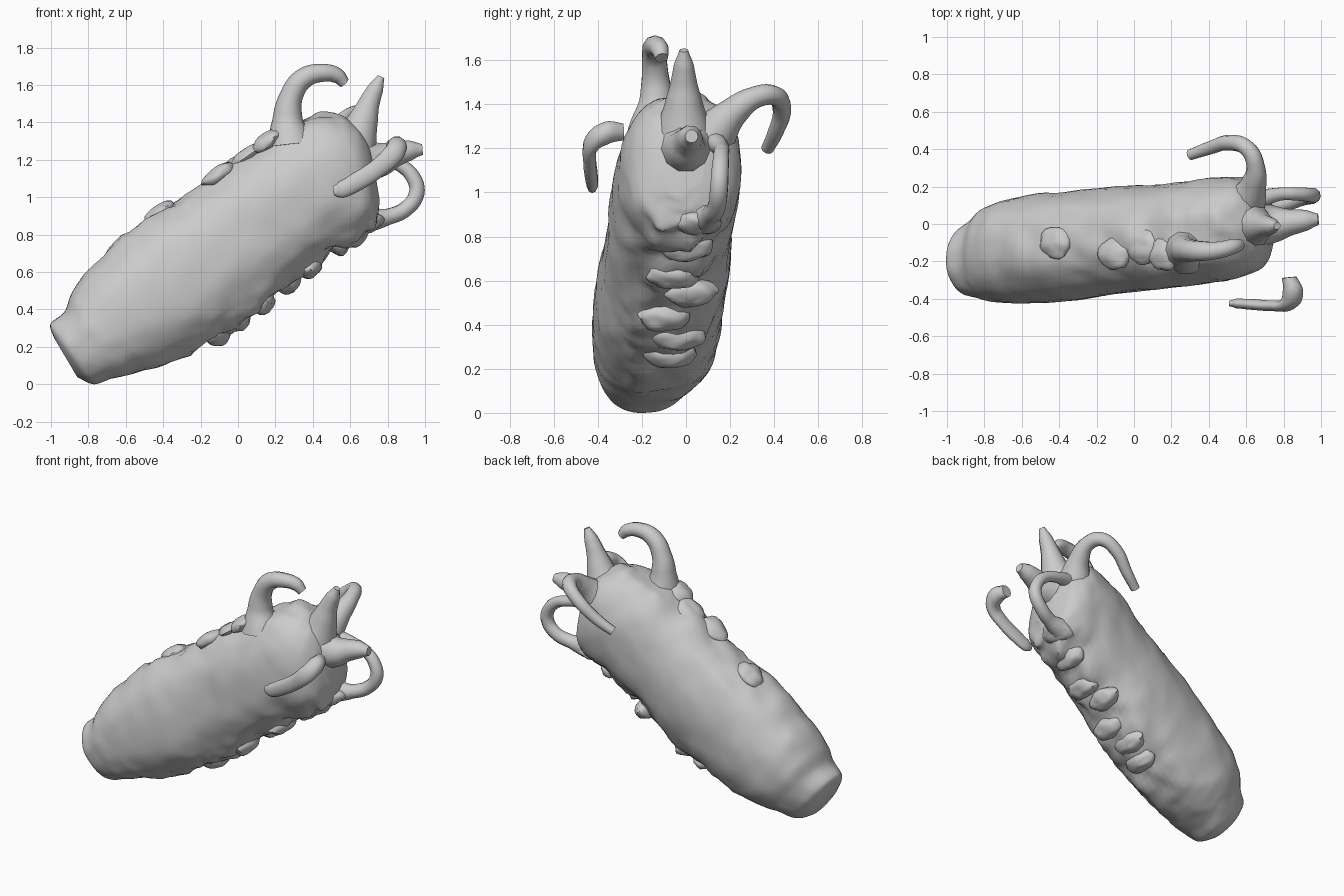
import bpy, bmesh, math
from mathutils import Vector, noise

if "Cube" in bpy.data.objects:
    bpy.data.objects.remove(bpy.data.objects["Cube"])

# Body cross-sections: back point (x, z), belly point (x, z), y min, y max
SECTIONS = [
    (-0.985, 0.25, -0.86, 0.04, -0.31, -0.07),
    (-1.00, 0.32, -0.77, 0.00, -0.37, -0.01),
    (-0.93, 0.39, -0.67, 0.03, -0.40, 0.05),
    (-0.88, 0.50, -0.56, 0.055, -0.42, 0.11),
    (-0.75, 0.66, -0.40, 0.10, -0.425, 0.15),
    (-0.50, 0.87, -0.15, 0.22, -0.41, 0.175),
    (-0.20, 1.06, 0.05, 0.35, -0.37, 0.20),
    (0.03, 1.23, 0.27, 0.53, -0.35, 0.21),
    (0.25, 1.37, 0.50, 0.70, -0.32, 0.24),
    (0.45, 1.445, 0.68, 0.80, -0.285, 0.25),
    (0.59, 1.42, 0.74, 0.83, -0.24, 0.21),
    (0.68, 1.33, 0.75, 0.90, -0.17, 0.14),
    (0.715, 1.24, 0.755, 1.00, -0.10, 0.08),
]
SIDES, STEPS = 56, 7


def smooth_mix(p0, p1, p2, p3, t):
    return [0.5 * (2 * b + (c - a) * t + (2 * a - 5 * b + 4 * c - d) * t * t
                   + (3 * b - a - 3 * c + d) * t ** 3)
            for a, b, c, d in zip(p0, p1, p2, p3)]


def spow(v, e):
    return math.copysign(abs(v) ** e, v)


def finish(ob):
    bpy.ops.object.select_all(action='DESELECT')
    ob.select_set(True)
    bpy.context.view_layer.objects.active = ob
    bpy.ops.object.shade_smooth_by_angle(angle=math.radians(50))


def build_body():
    bm = bmesh.new()
    last = len(SECTIONS) - 1
    rings = []
    for i in range(last * STEPS + 1):
        k, t = min(i // STEPS, last - 1), i / STEPS
        t -= k
        s = smooth_mix(*[SECTIONS[max(0, min(last, k + d))] for d in (-1, 0, 1, 2)], t)
        back, belly = Vector((s[0], 0, s[1])), Vector((s[2], 0, s[3]))
        mid, up = (back + belly) / 2, (back - belly) / 2
        cy, wy = (s[4] + s[5]) / 2, (s[5] - s[4]) / 2
        along = i / (last * STEPS)
        ring = []
        for j in range(SIDES):
            a = 2 * math.pi * j / SIDES
            c, w = math.cos(a), math.sin(a)
            p = mid + up * spow(c, 0.88) + Vector((0, cy + wy * spow(w, 0.88), 0))
            out = (up.normalized() * c + Vector((0, w, 0))).normalized()
            # Wrinkled belly and back, smoother flanks
            n = noise.noise(p * 7) + 0.5 * noise.noise(p * 15)
            fade = min(1, max(0, (along - 0.25) * 5))
            rough = 0.008 + fade * (0.045 * max(0, -c) ** 4 + 0.025 * max(0, c) ** 6)
            ring.append(bm.verts.new(p + out * n * rough))
        rings.append(ring)
    for r0, r1 in zip(rings, rings[1:]):
        for j in range(SIDES):
            bm.faces.new((r0[j], r0[j - 1], r1[j - 1], r1[j]))
    bm.faces.new(rings[0])
    bm.faces.new(rings[-1][::-1])
    bmesh.ops.recalc_face_normals(bm, faces=bm.faces)
    me = bpy.data.meshes.new("body")
    bm.to_mesh(me)
    bm.free()
    ob = bpy.data.objects.new("body", me)
    bpy.context.collection.objects.link(ob)
    finish(ob)


def tendril(name, pts, squash=1.0):
    """Tapered tube through (x, y, z, radius) points, optionally thinner in y."""
    cu = bpy.data.curves.new(name, 'CURVE')
    cu.dimensions = '3D'
    cu.bevel_depth, cu.bevel_resolution = 1.0, 3
    cu.resolution_u, cu.use_fill_caps = 5, True
    sp = cu.splines.new('BEZIER')
    sp.bezier_points.add(len(pts) - 1)
    for bp, (x, y, z, r) in zip(sp.bezier_points, pts):
        bp.co, bp.radius = (x, y / squash, z), r
        bp.handle_left_type = bp.handle_right_type = 'AUTO'
    ob = bpy.data.objects.new(name, cu)
    bpy.context.collection.objects.link(ob)
    ob.scale.y = squash
    bpy.ops.object.select_all(action='DESELECT')
    ob.select_set(True)
    bpy.context.view_layer.objects.active = ob
    bpy.ops.object.convert(target='MESH')
    finish(bpy.context.object)


def lump(name, loc, size, tilt=-35):
    bpy.ops.mesh.primitive_uv_sphere_add(segments=20, ring_count=12, location=loc,
                                         rotation=(0, math.radians(tilt), 0))
    ob = bpy.context.object
    ob.name = name
    for v in ob.data.vertices:
        v.co *= 1 + 0.2 * noise.noise(v.co * 1.5 + Vector(loc) * 9)
        v.co = Vector(a * b for a, b in zip(v.co, size))
    finish(ob)


build_body()

# Curling feelers around the head
tendril("back_feeler", [(0.28, -0.14, 1.28, .13), (0.265, -0.135, 1.42, .08),
                        (0.285, -0.14, 1.54, .062), (0.35, -0.145, 1.635, .056),
                        (0.45, -0.14, 1.665, .048), (0.53, -0.12, 1.65, .042),
                        (0.57, -0.11, 1.61, .03)])
tendril("left_feeler", [(0.60, 0.12, 1.26, .11), (0.64, 0.21, 1.36, .07),
                        (0.65, 0.31, 1.43, .05), (0.61, 0.40, 1.44, .045),
                        (0.52, 0.435, 1.38, .042), (0.40, 0.405, 1.27, .036),
                        (0.30, 0.37, 1.20, .03)])
tendril("right_feeler", [(0.83, -0.285, 1.275, .04), (0.85, -0.36, 1.27, .055),
                         (0.82, -0.43, 1.22, .055), (0.74, -0.437, 1.15, .05),
                         (0.63, -0.43, 1.08, .05), (0.55, -0.425, 1.04, .045),
                         (0.51, -0.425, 1.035, .025)], 0.6)
tendril("chin_feeler", [(0.70, 0.09, 0.88, .07), (0.80, 0.11, 0.895, .045),
                        (0.90, 0.14, 0.94, .042), (0.955, 0.15, 1.02, .042),
                        (0.94, 0.155, 1.10, .04), (0.87, 0.16, 1.17, .036),
                        (0.78, 0.16, 1.20, .036), (0.66, 0.13, 1.23, .05)])

# Crest horn and snout horn
tendril("crest_horn", [(0.62, -0.01, 1.28, .13), (0.665, -0.01, 1.40, .088),
                       (0.70, -0.01, 1.50, .06), (0.735, -0.01, 1.58, .045),
                       (0.765, -0.01, 1.645, .02)])
tendril("snout_horn", [(0.64, 0.0, 1.20, .14), (0.75, 0.0, 1.20, .10),
                       (0.84, 0.01, 1.23, .07), (0.92, 0.02, 1.25, .056),
                       (0.985, 0.025, 1.255, .03)])

# Lower lip and rows of folds down the belly
lump("lower_lip", (0.68, 0.05, 0.86), (0.10, 0.11, 0.05), -10)
BELLY = [(0.54, 0.0, 0.755), (0.38, -0.06, 0.63), (0.27, 0.02, 0.55),
         (0.13, -0.10, 0.44), (0.0, -0.03, 0.35), (-0.11, -0.07, 0.27)]
for i, p in enumerate(BELLY):
    lump(f"belly_fold_{i}", p, (0.07, 0.12, 0.065))

# Folds along the back
for i, p in enumerate([(-0.10, -0.16, 1.12), (0.05, -0.12, 1.22), (0.16, -0.16, 1.30),
                       (-0.42, -0.10, 0.91)]):
    lump(f"back_fold_{i}", p, (0.10, 0.09, 0.045))
